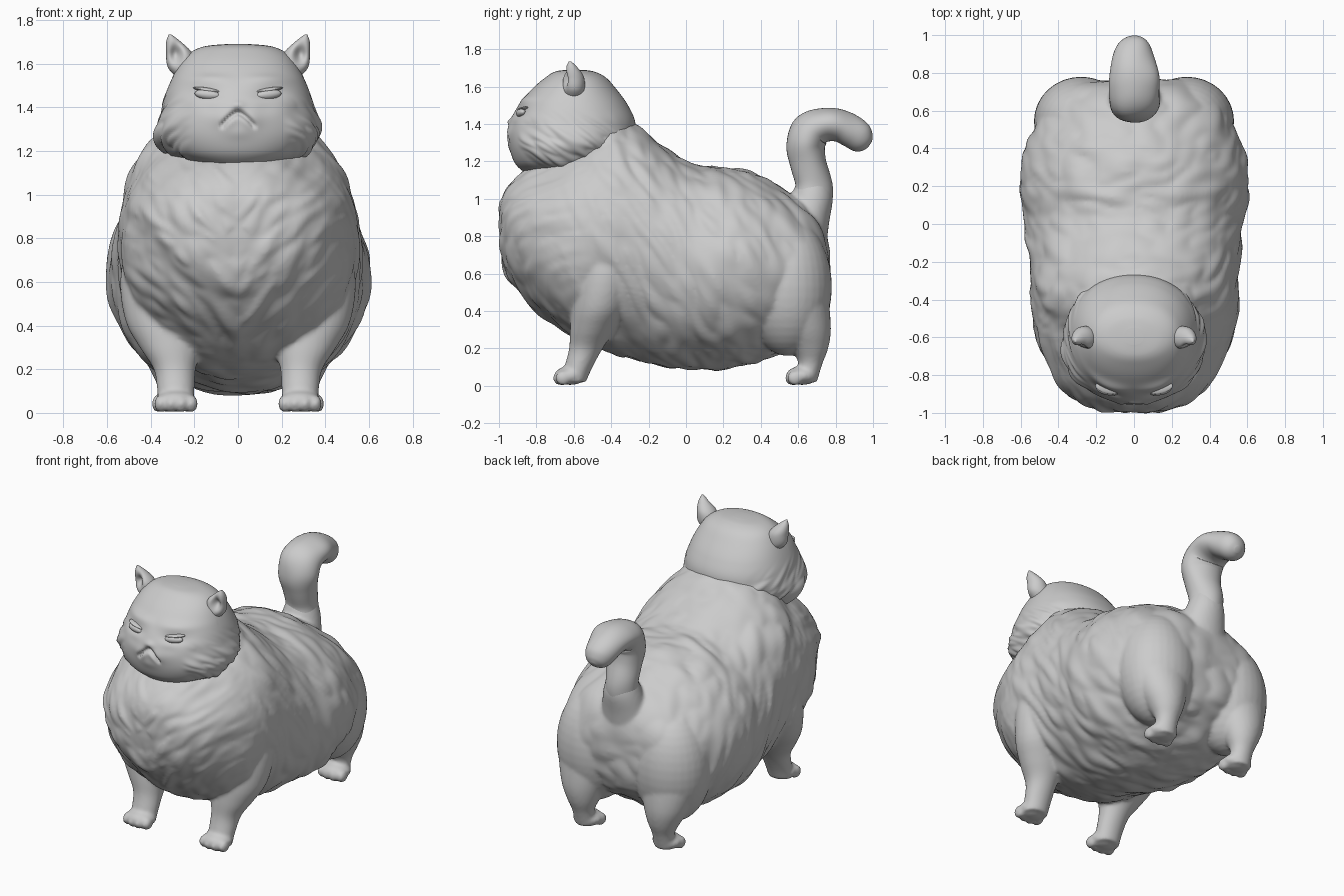
import bpy, bmesh, math
from mathutils import Vector, Matrix, Euler, noise

cube = bpy.data.objects.get("Cube")
if cube:
    bpy.data.objects.remove(cube, do_unlink=True)

# One clay grey for the whole figure
grey = bpy.data.materials.new("clay_grey")
grey.use_nodes = True
grey.diffuse_color = (0.6, 0.6, 0.6, 1)
grey.node_tree.nodes["Principled BSDF"].inputs["Base Color"].default_value = (0.6, 0.6, 0.6, 1)


def refine(stations, steps):
    """Catmull-Rom interpolation through rows of numbers."""
    pts = [Vector(s) for s in stations]
    pts = [pts[0]] + pts + [pts[-1]]
    out = []
    for a, b, c, d in zip(pts, pts[1:], pts[2:], pts[3:]):
        for k in range(steps):
            t = k / steps
            out.append(b + (c - a) * (t / 2) + (a * 2 - b * 5 + c * 4 - d) * (t * t / 2)
                       + (b * 3 - a - c * 3 + d) * (t ** 3 / 2))
    return out + [pts[-1]]


def loft(bm, stations, seg=32, steps=4, power=2.0, v_axis=None):
    """Skin rings (x, y, z, side radius, other radius); rings turn with the path if no axis is given."""
    rows = refine(stations, steps)
    rings, verts = [], []
    for i, r in enumerate(rows):
        centre, v = Vector(r[:3]), v_axis
        if v is None:
            tangent = Vector(rows[min(i + 1, len(rows) - 1)][:3]) - Vector(rows[max(i - 1, 0)][:3])
            v = Vector((1, 0, 0)).cross(tangent).normalized()
        ring = []
        for k in range(seg):
            a = math.tau * k / seg
            c, s = (math.copysign(abs(f) ** (2 / power), f) for f in (math.cos(a), math.sin(a)))
            ring.append(bm.verts.new(centre + Vector((c * r[3], 0, 0)) + v * (s * r[4])))
        rings.append(ring)
        verts += ring
    for a, b in zip(rings, rings[1:]):
        for k in range(seg):
            bm.faces.new((a[k], a[k - 1], b[k - 1], b[k]))
    bm.faces.new(rings[0])
    bm.faces.new(rings[-1][::-1])
    bmesh.ops.recalc_face_normals(bm, faces=bm.faces[:])
    return verts


def ball(bm, loc, scale, rot=(0, 0, 0)):
    m = Matrix.LocRotScale(Vector(loc), Euler(rot), Vector(scale))
    bmesh.ops.create_uvsphere(bm, u_segments=32, v_segments=20, radius=1, matrix=m)


def sculpt(bm, verts, depth):
    """Push vertices along their normals by a depth rule."""
    bm.normal_update()
    moves = [(v, v.normal * depth(v.co)) for v in verts]
    for v, m in moves:
        v.co += m


def finish(bm, name, voxel=0, smooth=0):
    mesh = bpy.data.meshes.new(name)
    bm.to_mesh(mesh)
    bm.free()
    mesh.materials.append(grey)
    mesh.polygons.foreach_set("use_smooth", [True] * len(mesh.polygons))
    ob = bpy.data.objects.new(name, mesh)
    bpy.context.scene.collection.objects.link(ob)
    if voxel:
        mod = ob.modifiers.new("fuse", "REMESH")
        mod.mode, mod.voxel_size, mod.use_smooth_shade = "VOXEL", voxel, True
    if smooth:
        mod = ob.modifiers.new("soften", "SMOOTH")
        mod.factor, mod.iterations = 0.5, smooth


def step(x, lo, hi):
    t = min(max((x - lo) / (hi - lo), 0), 1)
    return t * t * (3 - 2 * t)


def locks(p, along, across):
    """Long tufts with sharp partings: noise stretched along the lie of the fur."""
    broad = noise.noise(Vector((p.x * 4, across * 7, along * 2.2)))
    fine = abs(noise.noise(Vector((p.x * 6 + 9, across * 13, along * 4))))
    return broad * 0.7 + fine * 1.1 - 0.25


def coat(p):
    """Tufts sweep back and down the flanks; a raised V shaped bib covers the chest."""
    front = step(-p.y, 0.45, 0.75)
    flank = locks(p, 0.45 * p.y - 0.9 * p.z, 0.9 * p.y + 0.45 * p.z)
    chest = locks(p, p.z + abs(p.x), p.z - abs(p.x))
    bib = step(p.z - 1.2 * abs(p.x), 0.25, 0.42) - 0.6
    return flank * 0.024 * (1 - front) + front * (chest * 0.02 + bib * 0.022)


Y, Z = Vector((0, 1, 0)), Vector((0, 0, 1))
sides = (("left", 1), ("right", -1))

# Torso: rows of y, underside, top, half width
torso = [(-.99, .75, .86, .06), (-.975, .67, 1.0, .18), (-.93, .57, 1.08, .3), (-.85, .46, 1.15, .4),
         (-.75, .36, 1.2, .47), (-.6, .25, 1.3, .53), (-.4, .17, 1.42, .55), (-.26, .14, 1.39, .55),
         (-.1, .1, 1.27, .565), (.05, .09, 1.19, .59), (.2, .09, 1.17, .605), (.4, .13, 1.12, .57),
         (.55, .21, 1.03, .515), (.65, .29, .96, .455), (.72, .38, .87, .375), (.755, .47, .77, .26),
         (.77, .56, .66, .08)]
body = bmesh.new()
skin = loft(body, [(0, y, (lo + hi) / 2, w, (hi - lo) / 2) for y, lo, hi, w in torso],
            seg=128, steps=8, power=2.05, v_axis=Z)
sculpt(body, skin, coat)
# Neck and a flared tail root, blended into the back
ball(body, (0, -.41, 1.25), (.34, .18, .2))
loft(body, [(0, .59, .74, .2, .16), (0, .635, .87, .155, .13), (0, .67, 1.0, .121, .115),
            (0, .682, 1.1, .09, .085)], v_axis=Y)

# Legs and haunches: rows of z, x, y, radius across, radius along
front_leg = [(.02, .285, -.6, .08, .065), (.1, .285, -.575, .085, .075), (.2, .29, -.535, .096, .09),
             (.3, .31, -.5, .14, .12), (.42, .335, -.46, .18, .15), (.6, .35, -.43, .19, .16),
             (.8, .34, -.42, .17, .16)]
rear_leg = [(.02, .295, .64, .07, .06), (.12, .297, .665, .072, .065), (.2, .3, .66, .105, .1),
            (.3, .305, .63, .15, .145), (.45, .3, .585, .2, .18), (.6, .28, .56, .23, .19)]
for _, s in sides:
    for leg in (front_leg, rear_leg):
        loft(body, [(x * s, y, z, rx, ry) for z, x, y, rx, ry in leg], v_axis=Y)
    ball(body, (.28 * s, .545, .53), (.25, .235, .37))
    # Paws with four toes each
    for px, py in ((.284, -.62), (.295, .62)):
        ball(body, (px * s, py, .055), (.095, .085, .05))
        for t in (-1.5, -.5, .5, 1.5):
            ball(body, (px * s + t * .046, py - .055 + abs(t) * .012, .042), (.031, .042, .04))
finish(body, "furry_body", voxel=0.012, smooth=4)

# Tail: upright, hooked backwards at the tip
tail = bmesh.new()
path = [(.6, .76, .08, .08), (.64, .86, .1, .09), (.67, .97, .11, .105), (.682, 1.08, .105, .1),
        (.655, 1.2, .115, .1), (.64, 1.29, .13, .105), (.67, 1.365, .135, .105), (.74, 1.395, .133, .09),
        (.82, 1.39, .123, .085), (.89, 1.355, .106, .085), (.94, 1.32, .087, .08),
        (.97, 1.3, .06, .055), (.985, 1.29, .02, .02)]
fur_tail = loft(tail, [(0, y, z, rx, rz) for y, z, rx, rz in path], seg=40, steps=5)
sculpt(tail, fur_tail, lambda p: noise.noise(p * 7) * 0.01)
finish(tail, "tail")

# Head: rows of z, front, back, half width
skull = [(1.12, -.82, -.56, .1), (1.15, -.875, -.47, .21), (1.2, -.92, -.37, .315),
         (1.29, -.945, -.29, .378), (1.4, -.945, -.27, .35), (1.5, -.895, -.31, .317),
         (1.59, -.82, -.375, .272), (1.65, -.75, -.43, .22), (1.68, -.7, -.49, .15), (1.69, -.64, -.55, .05)]
head = bmesh.new()
face = loft(head, [(0, (f + b) / 2, z, w, (b - f) / 2) for z, f, b, w in skull],
            seg=220, steps=13, power=2.15, v_axis=Y)
# Mirrored face forms: x, z, width, height, depth
forms = [(.14, 1.463, .075, .026, -.014), (.13, 1.525, .1, .025, .012), (.055, 1.345, .05, .04, .012),
         (0, 1.41, .03, .018, .012), (0, 1.285, .06, .03, .006), (.13, 1.40, .05, .03, -.005)]


def features(p):
    """Face forms, the downturned mouth crease and the cheek ruff."""
    ax = abs(p.x)
    d = 0
    if p.y < -.65:
        d = sum(a * math.exp(-((ax - x) / w) ** 2 - ((p.z - z) / h) ** 2) for x, z, w, h, a in forms)
        off = (p.z - 1.38 + .5 * ax + 5 * ax * ax) * .75
        d -= .034 * math.exp(-(off / .009) ** 2) * (1 - step(ax, .068, .085))
    ruff = step(ax, .2, .3) * step(-p.z, -1.5, -1.3)
    return d + ruff * 0.026 * locks(p, p.y * .8 - p.z * .5, p.z * 1.6 + p.y)


sculpt(head, face, features)
finish(head, "head", smooth=1)

# Ears, hollow towards the front
ear_rows = [(1.52, .21, -.6, .05, .04), (1.58, .25, -.6, .07, .058), (1.65, .27, -.605, .06, .06),
            (1.7, .295, -.612, .034, .034), (1.735, .312, -.62, .005, .006)]
for side, s in sides:
    ear = bmesh.new()
    for v in loft(ear, [(x * s, y, z, rx, ry) for z, x, y, rx, ry in ear_rows], seg=48, steps=8, v_axis=Y):
        if v.co.y < -.6:
            v.co.y += .05 * math.exp(-((abs(v.co.x) - .285) / .026) ** 2 - ((v.co.z - 1.645) / .04) ** 2)
    finish(ear, f"{side}_ear", smooth=2)

# Half closed eyes under heavy slanted lids
for side, s in sides:
    eye = bmesh.new()
    ball(eye, (.14 * s, -.882, 1.459), (.06, .024, .023), (0, -.1 * s, .2 * s))
    finish(eye, f"{side}_eye")
    lid = bmesh.new()
    ball(lid, (.14 * s, -.87, 1.48), (.068, .028, .01), (0, -.14 * s, .24 * s))
    finish(lid, f"{side}_eyelid")
